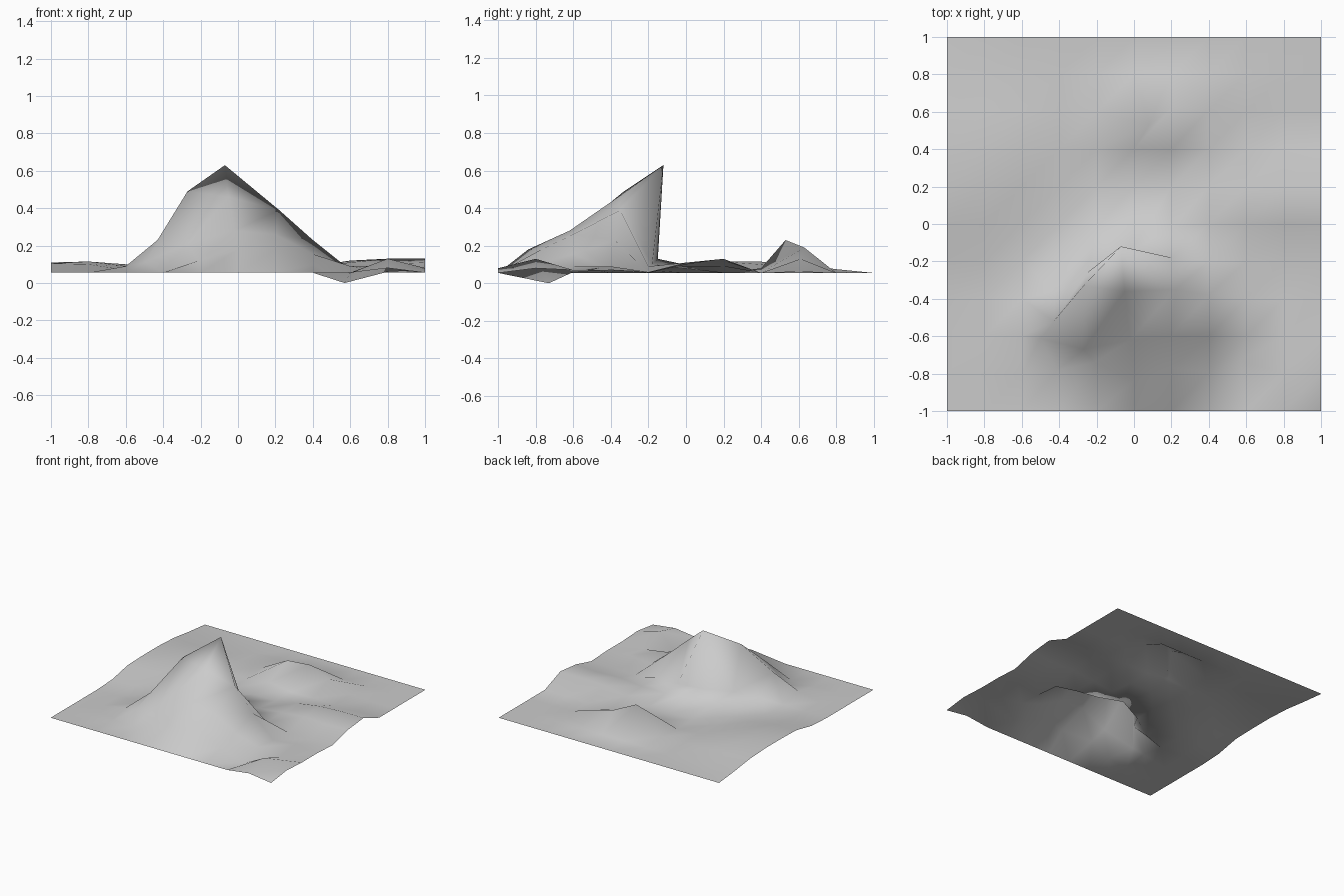
import bpy
import bmesh

default_cube = bpy.data.objects.get("Cube")
if default_cube:
    bpy.data.objects.remove(default_cube, do_unlink=True)

CELLS = 10
STEP = 2 / CELLS
GROUND = 0.055


def make_material(name, colour):
    material = bpy.data.materials.new(name)
    material.use_nodes = True
    material.diffuse_color = colour
    shader = material.node_tree.nodes["Principled BSDF"]
    shader.inputs["Base Color"].default_value = colour
    return material


# Flat sheet, addressed by column and row
mesh_builder = bmesh.new()
points = {}
for row in range(CELLS + 1):
    for column in range(CELLS + 1):
        position = (column * STEP - 1, row * STEP - 1, GROUND)
        points[column, row] = mesh_builder.verts.new(position)

for row in range(CELLS):
    for column in range(CELLS):
        corners = [(column, row), (column + 1, row),
                   (column + 1, row + 1), (column, row + 1)]
        mesh_builder.faces.new([points[corner] for corner in corners])


def raise_row(row, first_column, heights):
    """Lift neighbouring points of one row to the given heights."""
    for offset, height in enumerate(heights):
        points[first_column + offset, row].co.z = height


def pull_row(row, first_column, positions):
    """Drag neighbouring points of one row to new positions."""
    for offset, position in enumerate(positions):
        points[first_column + offset, row].co = position


def crease(start, end):
    """Split a cell along the diagonal between two of its points."""
    bmesh.ops.connect_verts(mesh_builder, verts=[points[start], points[end]])


# Low swells along the left part
raise_row(4, 0, [.065, .06])
raise_row(5, 0, [.105, .1, .07])
raise_row(6, 0, [.11, .115, .09, .06])
raise_row(7, 0, [.11, .115, .1, .07])
raise_row(8, 0, [.1, .09, .08, .07, .07])
raise_row(9, 0, [.075, .06])

# Low ridge along the right part
raise_row(4, 10, [.06])
raise_row(5, 7, [.09, .11, .1, .11])
raise_row(6, 7, [.09, .12, .13, .13])
raise_row(3, 8, [.07, .09, .07])

# Foothills and hollow at the front
raise_row(0, 9, [.08])
pull_row(1, 3, [(-.41, -.78, .06), (-.21, -.74, .12), (0, -.84, .18),
                (.2, -.77, .18), (.4, -.79, .1), (.57, -.73, 0)])
raise_row(1, 9, [.13, .08])

# Lower slope of the mountain
raise_row(2, 2, [.09])
pull_row(2, 3, [(-.5, -.61, .11), (-.27, -.67, .21), (-.02, -.62, .28),
                (.2, -.6, .26), (.4, -.6, .155)])
raise_row(2, 8, [.09, .06, .07])

# Crest shoulders and upper slope of the mountain
pull_row(3, 3, [(-.43, -.52, .23), (-.27, -.33, .49), (-.05, -.36, .46),
                (.22, -.35, .39), (.4, -.38, .23)])

# Peak, and foot of the steep rear wall
pull_row(4, 3, [(-.42, -.36, .08), (-.25, -.26, .12), (-.07, -.12, .63),
                (.2, -.18, .1), (.4, -.2, .09)])
pull_row(5, 4, [(-.2, -.02, .08), (-.02, -.15, .13), (.2, -.02, .08)])
crease((4, 3), (5, 4))
crease((6, 3), (5, 4))

# Small hill at the back
pull_row(8, 5, [(.08, .53, .23), (.21, .63, .19), (.4, .61, .13)])
raise_row(8, 8, [.065])
raise_row(7, 5, [.08])

# Finish the surface
mesh_builder.normal_update()
mesh = bpy.data.meshes.new("terrain")
mesh_builder.to_mesh(mesh)
mesh_builder.free()
for polygon in mesh.polygons:
    polygon.use_smooth = True
mesh.materials.append(make_material("pale grey ground", (.6, .6, .6, 1)))

terrain = bpy.data.objects.new("terrain", mesh)
bpy.context.collection.objects.link(terrain)
